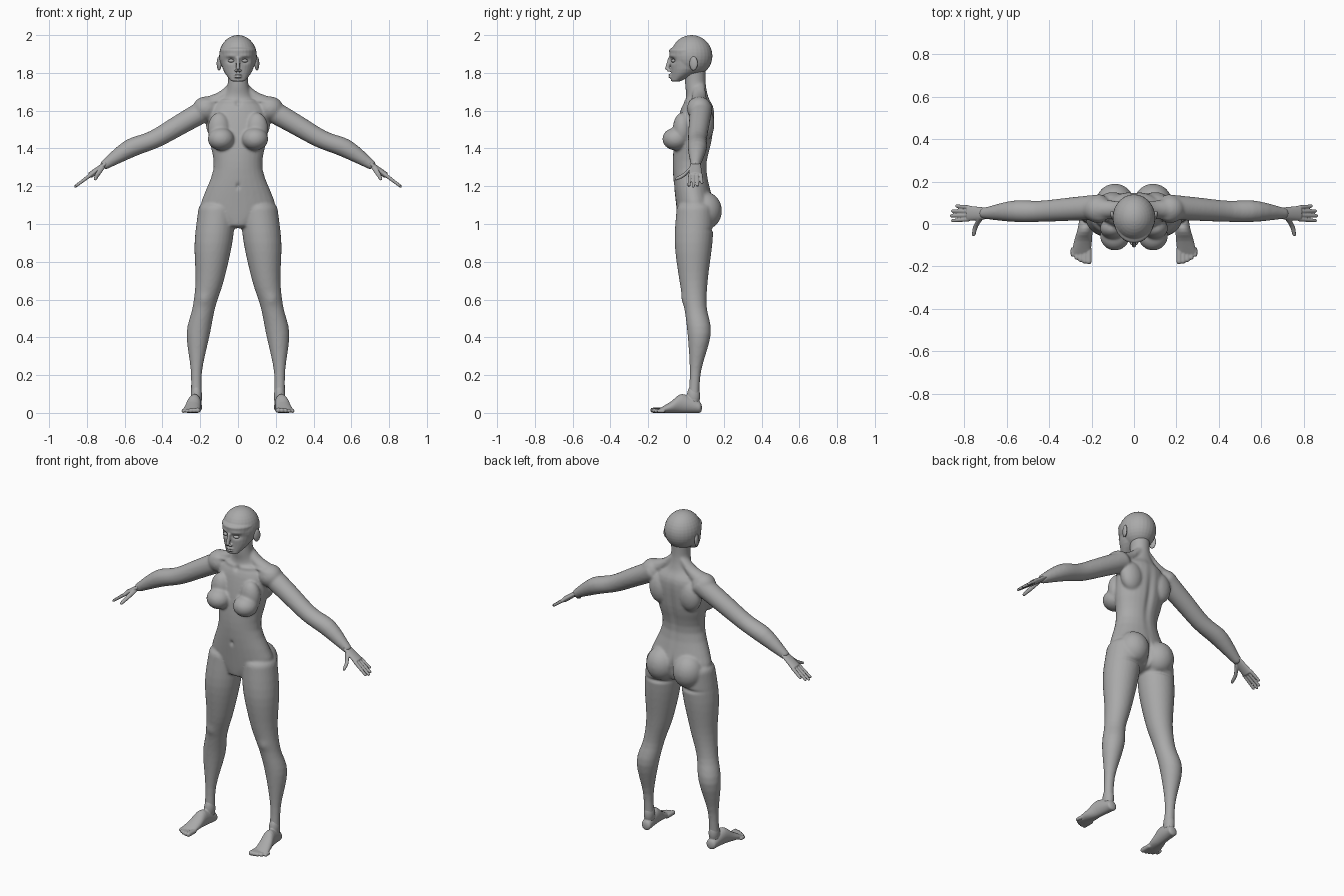
import bpy, bmesh, math
from mathutils import Vector, Matrix

default_cube = bpy.data.objects.get("Cube")
if default_cube:
    bpy.data.objects.remove(default_cube, do_unlink=True)

GREY = (0.4, 0.4, 0.4, 1)
skin = bpy.data.materials.new("plain grey")
skin.use_nodes = True
skin.diffuse_color = GREY
skin.node_tree.nodes["Principled BSDF"].inputs["Base Color"].default_value = GREY

X, Y, Z = Matrix.Identity(3)
# Directions of the lowered arm and square to it
along = Vector((0.8, 0, -0.6))
across = Vector((0.6, 0, 0.8))


def blend(before, start, end, after, t):
    """Point on the smooth curve from start to end."""
    return (start + (end - before) * t / 2
            + (before * 2 - start * 5 + end * 4 - after) * t ** 2 / 2
            + (start * 3 - before - end * 3 + after) * t ** 3 / 2)


def loft(bm, sections, u, v, cap=0.5, sides=28, steps=4):
    """Skin oval sections (x, y, z, half size on u, half size on v) with domed ends."""
    keys = [Vector(section) for section in sections]
    keys = [keys[0], *keys, keys[-1]]
    path = [blend(*keys[i:i + 4], k / steps)
            for i in range(len(sections) - 1) for k in range(steps)]
    path.append(keys[-1])

    def dome(end, inner):
        centre, size = end.xyz, Vector(end[3:])
        outward = (centre - inner.xyz).normalized() * min(size) * cap
        angles = [math.pi / 2 * k / (steps + 1) for k in range(1, steps + 1)]
        return [Vector((*(centre + outward * math.sin(a)), *(size * math.cos(a))))
                for a in angles]

    path = dome(path[0], path[1])[::-1] + path + dome(path[-1], path[-2])
    rings = []
    for section in path:
        centre, (wide, deep) = Vector(section[:3]), section[3:]
        angles = [math.tau * k / sides for k in range(sides)]
        rings.append([bm.verts.new(centre + u * wide * math.cos(a) + v * deep * math.sin(a))
                      for a in angles])
    for low, high in zip(rings, rings[1:]):
        for k in range(sides):
            bm.faces.new((low[k - 1], low[k], high[k], high[k - 1]))
    bm.faces.new(rings[0][::-1])
    bm.faces.new(rings[-1])


def limb(bm, sections, u, v, flat=1, **options):
    """Loft of sections (x, y, z, radius), flattened on v."""
    loft(bm, [(*s, s[-1] * flat) for s in sections], u, v, **options)


def column(bm, sections):
    """Upright loft on the centre line of sections (y, z, half width, half depth)."""
    loft(bm, [(0, *s) for s in sections], X, Y, cap=0.3)


def blob(bm, centre, radii, turn=0):
    placing = Matrix.Translation(centre) @ Matrix.Rotation(turn, 4, 'Z')
    bmesh.ops.create_uvsphere(bm, u_segments=28, v_segments=18, radius=1,
                              matrix=placing @ Matrix.Diagonal((*radii, 1)))


def add_mirrored_copy(bm):
    copy = bmesh.ops.duplicate(bm, geom=bm.verts[:] + bm.edges[:] + bm.faces[:])["geom"]
    for element in copy:
        if isinstance(element, bmesh.types.BMVert):
            element.co.x *= -1


def press(mesh, marks):
    """Raise or sink soft marks (x, y, z, reach x, reach z, height) on both sides."""
    reach_y = 0.06
    moves = []
    for vert in mesh.vertices:
        x, y, z = vert.co
        height = 0
        for mark_x, mark_y, mark_z, reach_x, reach_z, rise in marks:
            distance = (((abs(x) - mark_x) / reach_x) ** 2
                        + ((y - mark_y) / reach_y) ** 2
                        + ((z - mark_z) / reach_z) ** 2)
            height += rise * math.exp(-distance)
        moves.append(vert.normal * height)
    for vert, move in zip(mesh.vertices, moves):
        vert.co += move


def fuse(bm, name, voxel, rounds, marks=()):
    """Merge the overlapping forms into one soft skin, then add the marks."""
    bmesh.ops.recalc_face_normals(bm, faces=bm.faces[:])
    raw = bpy.data.meshes.new(name)
    bm.to_mesh(raw)
    bm.free()
    part = bpy.data.objects.new(name, raw)
    bpy.context.scene.collection.objects.link(part)
    remesh = part.modifiers.new("fuse", 'REMESH')
    remesh.mode = 'VOXEL'
    remesh.voxel_size = voxel
    soften = part.modifiers.new("soften", 'SMOOTH')
    soften.iterations = rounds
    bpy.context.view_layer.update()
    evaluated = part.evaluated_get(bpy.context.evaluated_depsgraph_get())
    mesh = bpy.data.meshes.new_from_object(evaluated)
    part.modifiers.clear()
    part.data = mesh
    press(mesh, marks)
    mesh.polygons.foreach_set("use_smooth", [True] * len(mesh.polygons))
    mesh.materials.clear()
    mesh.materials.append(skin)


def pair(build, name, voxel):
    for side, sign in (("left", 1), ("right", -1)):
        bm = bmesh.new()
        build(bm)
        bmesh.ops.scale(bm, vec=(sign, 1, 1), verts=bm.verts[:])
        fuse(bm, f"{side}_{name}", voxel, rounds=2)


# Leg, arm and neck-to-shoulder slope
body = bmesh.new()
limb(body, [(.11, .05, 1.08, .1), (.13, .04, .9, .1), (.15, .04, .7, .075), (.18, .05, .56, .06),
            (.21, .07, .42, .062), (.22, .05, .22, .03), (.22, .04, .06, .03)], X, Y)
limb(body, [(.16, .08, 1.61, .06), (.3, .07, 1.53, .055), (.44, .06, 1.45, .05),
            (.57, .06, 1.4, .05), (.71, .05, 1.31, .025)], Y, across)
limb(body, [(.03, .07, 1.73, .03), (.1, .07, 1.66, .04), (.18, .07, 1.62, .05)], Y, Z)
# Shoulder, breast, chest, seat and shoulder blade
blob(body, (.17, .07, 1.61), (.07, .065, .065))
blob(body, (.09, -.055, 1.45), (.07, .07, .06))
blob(body, (.1, -.02, 1.5), (.06, .05, .09))
blob(body, (.09, .1, 1.07), (.09, .09, .1))
blob(body, (.1, .1, 1.53), (.07, .05, .09))
add_mirrored_copy(body)
# Trunk and neck
column(body, [(.04, 1, .1, .08), (.05, 1.08, .2, .1), (.02, 1.29, .13, .09), (.04, 1.45, .15, .1),
              (.06, 1.6, .15, .09), (.06, 1.67, .08, .06), (.05, 1.74, .055, .055),
              (.05, 1.82, .055, .055)])
fuse(body, "body", voxel=.007, rounds=7, marks=[
    (0, .14, 1.42, .02, .17, -.01),     # spine
    (0, .17, 1.05, .01, .07, -.025),    # seat cleft
    (.1, .15, .97, .07, .01, -.01),     # seat crease
    (0, -.07, 1.2, .01, .015, -.01),    # navel
    (.09, 0, 1.65, .07, .01, .008),     # collarbone
    (0, 0, 1.64, .015, .015, -.01),     # throat
    (.18, -.02, .6, .03, .03, .006),    # kneecap
])

# Head: skull, jaw, nose and lips
head = bmesh.new()
blob(head, (.01, -.09, 1.813), (.01, .01, .008))
add_mirrored_copy(head)
blob(head, (0, .03, 1.89), (.1, .11, .11))
column(head, [(-.05, 1.76, .04, .03), (0, 1.82, .08, .08), (.02, 1.92, .095, .11)])
column(head, [(-.085, 1.88, .01, .01), (-.1, 1.82, .01, .012)])
for lip_height in (1.79, 1.778):
    blob(head, (0, -.08, lip_height), (.022, .014, .006))
fuse(head, "head", voxel=.004, rounds=4, marks=[
    (.04, -.08, 1.866, .02, .014, -.014),    # eye socket
    (.04, -.09, 1.89, .03, .01, .004),       # brow
])


def ear(bm):
    blob(bm, (.1, .04, 1.85), (.011, .023, .038), turn=-0.35)


def eyelid(bm):
    blob(bm, (.037, -.068, 1.864), (.017, .011, .009), turn=0.3)


def hand(bm):
    wrist = Vector((.7, .05, 1.32))
    knuckles = wrist + along * .1
    limb(bm, [(*wrist, .028), (*knuckles, .036)], Y, across, flat=.45)
    for i in range(4):
        spread = Y * .019 * (i - 1.5)
        tip = wrist + along * (.2 - .008 * (i - 1) ** 2) + spread * 1.2
        limb(bm, [(*(knuckles + spread), .01), (*tip, .008)], Y, across, cap=1, sides=14)
    # Thumb
    limb(bm, [(.72, .03, 1.3, .015), (.745, -.01, 1.26, .012), (.755, -.05, 1.24, .009)],
         along, across, cap=1, sides=14)


def foot(bm):
    # Heel to ball, each section resting on the ground
    profile = [(.22, .07, .03, .03), (.23, -.02, .035, .05), (.24, -.08, .042, .03),
               (.25, -.14, .045, .012)]
    loft(bm, [(x, y, high, wide, high) for x, y, wide, high in profile], X, Z)
    blob(bm, (.22, .04, .09), (.03, .035, .06))
    # Toes, from big to little
    for i in range(5):
        radius = .014 - .001 * i
        x, tip = .213 + .019 * i, -.176 + .002 * i ** 2
        limb(bm, [(x, -.12, radius, radius), (x, tip, radius, radius)], X, Z, cap=1, sides=14)


pair(ear, "ear", voxel=.003)
pair(eyelid, "eyelid", voxel=.002)
pair(hand, "hand", voxel=.0035)
pair(foot, "foot", voxel=.004)
